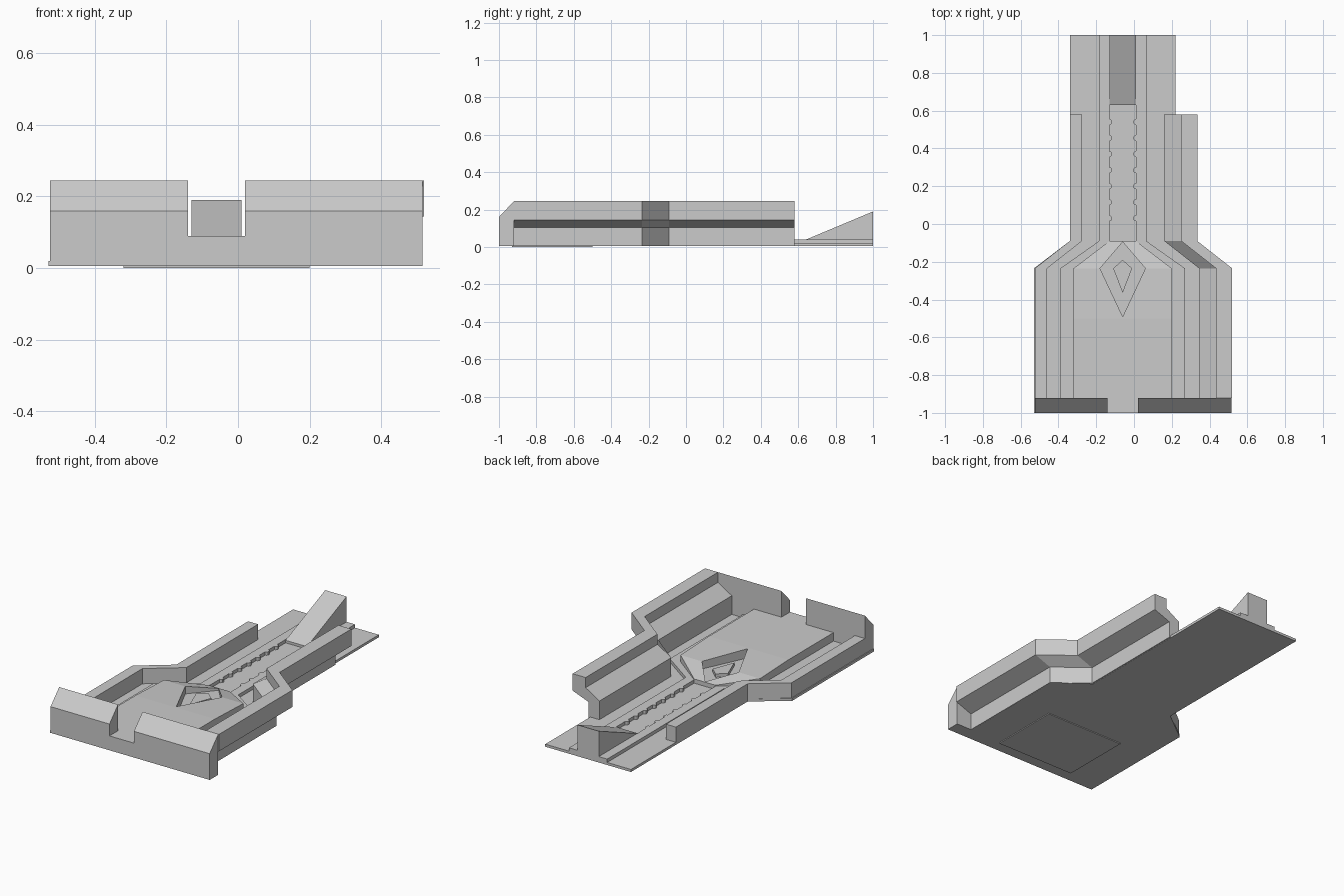
import bpy
import bmesh

if "Cube" in bpy.data.objects:
    bpy.data.objects.remove(bpy.data.objects["Cube"], do_unlink=True)

grey = bpy.data.materials.new("plain grey")
grey.use_nodes = True
COLOUR = (0.6, 0.6, 0.6, 1)
grey.diffuse_color = COLOUR
grey.node_tree.nodes["Principled BSDF"].inputs["Base Color"].default_value = COLOUR

MID = -0.06                      # centre line of the track
BEND, NECK = -0.235, -0.09       # start and end of the tapered part


def loft(name, sections):
    """Solid skinned through matching closed loops, with capped ends."""
    bm = bmesh.new()
    rings = [[bm.verts.new(p) for p in s] for s in sections]
    n = len(rings[0])
    for a, b in zip(rings, rings[1:]):
        for i in range(n):
            j = (i + 1) % n
            bm.faces.new((a[i], a[j], b[j], b[i]))
    bm.faces.new(rings[0])
    bm.faces.new(rings[-1][::-1])
    bmesh.ops.recalc_face_normals(bm, faces=bm.faces)
    mesh = bpy.data.meshes.new(name)
    bm.to_mesh(mesh)
    bm.free()
    mesh.materials.append(grey)
    obj = bpy.data.objects.new(name, mesh)
    bpy.context.collection.objects.link(obj)
    return obj


def prism(name, outline, z0, z1):
    return loft(name, [[(x, y, z) for x, y in outline] for z in (z0, z1)])


def box(name, x0, x1, y0, y1, z0, z1):
    return prism(name, [(x0, y0), (x1, y0), (x1, y1), (x0, y1)], z0, z1)


def wall(name, profile, shift, y0, y1):
    """Sweep an x-z profile along y, stepping sideways at the neck."""
    path = [(y0, 0), (BEND, 0), (NECK, shift), (y1, shift)]
    return loft(name, [[(x + s, y, z) for x, z in profile] for y, s in path])


def outline(front, rear, y0, y1):
    """Symmetric wide-to-narrow plan shape."""
    half = [(front, y0), (front, BEND), (rear, NECK), (rear, y1)]
    return [(MID + x, y) for x, y in half] + [(MID - x, y) for x, y in half[::-1]]


def kite(width, back, front):
    return [(MID, back), (MID + width, BEND), (MID, front), (MID - width, BEND)]


# Base plate and the thin panel below it
prism("base_plate", outline(0.47, 0.28, -1, 1), 0.005, 0.02)
box("underside_panel", -0.32, 0.2, -0.93, -0.5, 0, 0.006)

# Front wall: two chamfered blocks with a sill in the gap
for name, x0, x1 in (("front_wall_right", -0.525, -0.14), ("front_wall_left", 0.02, 0.515)):
    side = [(-1, 0.005), (-0.92, 0.005), (-0.92, 0.245), (-1, 0.16)]
    loft(name, [[(x, y, z) for y, z in side] for x in (x0, x1)])
box("front_sill", -0.14, 0.02, -1, -0.92, 0.005, 0.09)

# Left wall: overhanging Z-shaped section
wall("left_wall", [(0.345, 0.01), (0.345, 0.13), (0.435, 0.185), (0.435, 0.245),
                   (0.52, 0.245), (0.52, 0.145), (0.415, 0.105), (0.415, 0.005)],
     -0.185, -0.92, 0.58)

# Right wall: low rail along the edge
wall("right_wall", [(-0.525, 0.005), (-0.525, 0.11), (-0.46, 0.11), (-0.46, 0.005)],
     0.185, -0.92, 0.58)

# Low stepped rails either side of the centre channel
for name, s in (("left_rail", 1), ("right_rail", -1)):
    path = [(-0.92, 0.26, 0.33), (BEND, 0.26, 0.33), (NECK, 0.07, 0.125), (1, 0.07, 0.125)]
    loft(name, [[(MID + s * a, y, 0.01), (MID + s * a, y, 0.04),
                 (MID + s * b, y, 0.04), (MID + s * b, y, 0.01)] for y, a, b in path])

# Rounded teeth on the inner edges of the rails
for i in range(7):
    for s in (-1, 1):
        bpy.ops.mesh.primitive_cylinder_add(
            vertices=12, radius=0.016, depth=0.025,
            location=(MID + s * 0.072, 0.03 + i * 0.085, 0.0275))
        tooth = bpy.context.object
        tooth.name = "channel_tooth"
        tooth.data.materials.append(grey)
        bpy.ops.object.shade_smooth_by_angle()

# Raised centre platform sloping down to the channel
stations = [(-0.92, 0.26, 0.09), (-0.5, 0.26, 0.09), (BEND, 0.26, 0.08), (NECK, 0.07, 0.045)]
platform = loft("centre_platform",
                [[(MID - w, y, 0.01), (MID - w, y, z), (MID + w, y, z), (MID + w, y, 0.01)]
                 for y, w, z in stations])

# Kite-shaped recess with a smaller kite inside
cutter = prism("kite_cutter", kite(0.12, -0.095, -0.49), 0.035, 0.2)
cutter.hide_render = True
cutter.hide_viewport = True
cut = platform.modifiers.new("kite recess", "BOOLEAN")
cut.object = cutter
cut.operation = "DIFFERENCE"
cut.solver = "EXACT"
prism("inner_kite", kite(0.05, -0.19, -0.365), 0.03, 0.055)

# Rear ramp
ramp = [(0.63, 0.01), (0.63, 0.035), (1, 0.19), (1, 0.01)]
loft("rear_ramp", [[(x, y, z) for y, z in ramp] for x in (-0.13, 0.01)])
